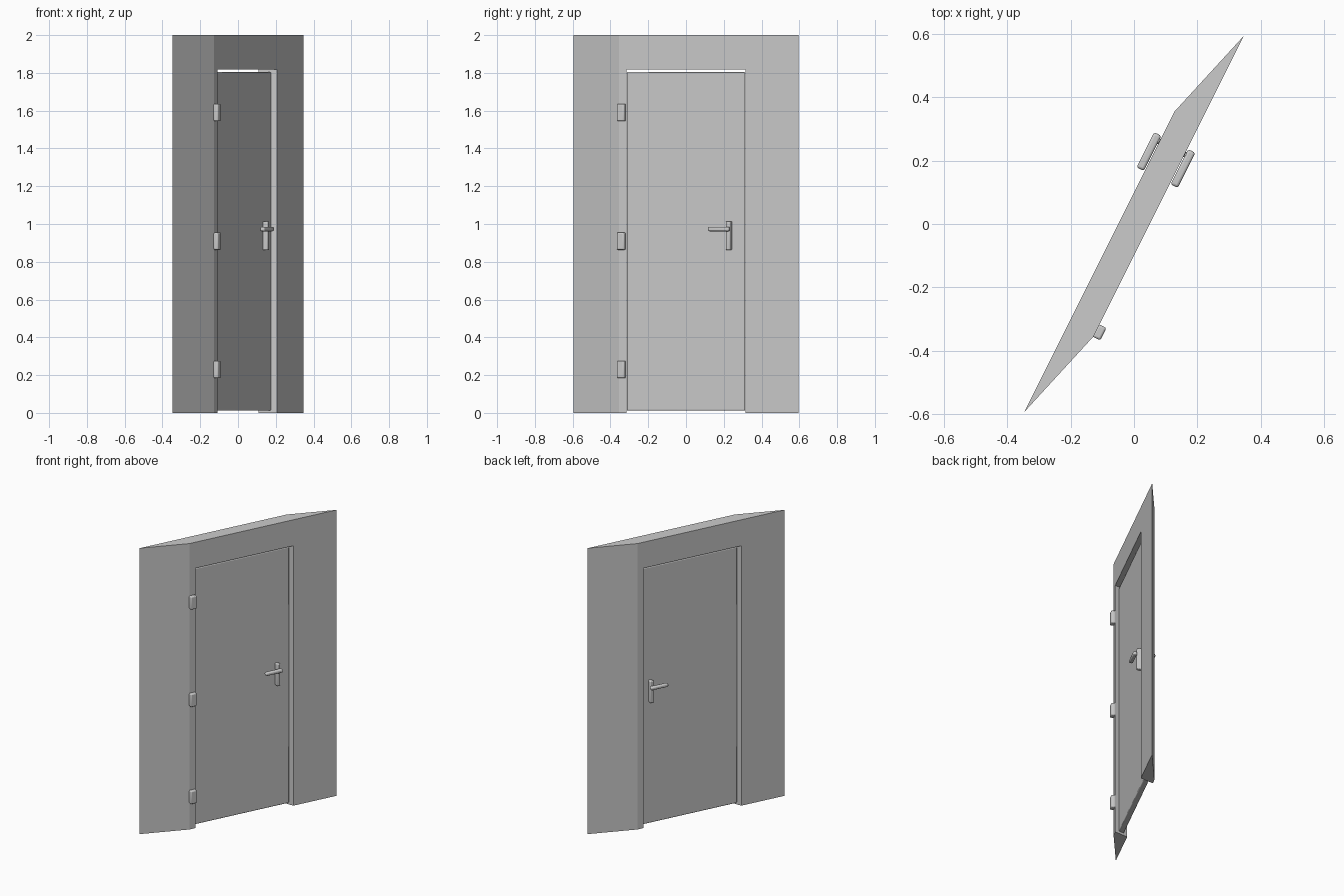
import bpy, bmesh, math
from mathutils import Matrix, Vector

if "Cube" in bpy.data.objects:
    bpy.data.objects.remove(bpy.data.objects["Cube"])

SLOPE = 0.5                               # the wall follows x = 0.5 * y
ANG = math.atan2(1, SLOPE)
U = Vector((math.cos(ANG), math.sin(ANG), 0))    # along the wall
N = Vector((math.sin(ANG), -math.cos(ANG), 0))   # out of the front face
FRAME = Matrix((U, -N, (0, 0, 1))).transposed().to_4x4()


def add(name, bm, bevel=0):
    bmesh.ops.recalc_face_normals(bm, faces=bm.faces)
    me = bpy.data.meshes.new(name)
    bm.to_mesh(me)
    bm.free()
    ob = bpy.data.objects.new(name, me)
    bpy.context.collection.objects.link(ob)
    if bevel:
        mod = ob.modifiers.new("round", 'BEVEL')
        mod.width, mod.segments = bevel, 3
        bpy.context.view_layer.objects.active = ob
        bpy.ops.object.select_all(action='DESELECT')
        ob.select_set(True)
        bpy.ops.object.shade_smooth_by_angle(angle=math.radians(40))
    return ob


def slab(name, front, back, half, bevel=0):
    """Leaning slab between two (y, z) outlines, half = half depth along x."""
    bm = bmesh.new()
    f = [bm.verts.new((SLOPE * y + half, y, z)) for y, z in front]
    b = [bm.verts.new((SLOPE * y - half, y, z)) for y, z in back]
    bm.faces.new(f)
    bm.faces.new(b[::-1])
    for i in range(len(f)):
        j = (i + 1) % len(f)
        bm.faces.new((f[i], b[i], b[j], f[j]))
    return add(name, bm, bevel)


def box(name, s, t, z, size, bevel):
    """Rounded box at s along the wall, t out of it."""
    bm = bmesh.new()
    loc = U * s + N * t + Vector((0, 0, z))
    m = Matrix.Translation(loc) @ FRAME @ Matrix.Diagonal((*size, 1))
    bmesh.ops.create_cube(bm, size=1, matrix=m)
    return add(name, bm, bevel)


# wall with an open doorway; its ends are skewed
def wall_outline(a, b, hole=0.315, head=1.818):
    return [(a, 0), (-hole, 0), (-hole, head), (hole, head),
            (hole, 0), (b, 0), (b, 2), (a, 2)]


slab("wall", wall_outline(-0.355, 0.595), wall_outline(-0.595, 0.355), 0.05)

# door leaf
leaf = [(-0.313, 0.012), (0.313, 0.012), (0.313, 1.804), (-0.313, 1.804)]
slab("door_leaf", leaf, leaf, 0.021, 0.006)

# hinges on the front
for i, z in enumerate((0.23, 0.909, 1.59)):
    box(f"hinge_{i + 1}", -0.355, 0.055, z, (0.044, 0.028, 0.091), 0.007)

# handle on each face
for side, d in (("front", 1), ("back", -1)):
    box(f"{side}_handle_plate", 0.269, d * 0.030, 0.938, (0.026, 0.032, 0.153), 0.006)
    box(f"{side}_handle_lever", 0.226, d * 0.060, 0.973, (0.124, 0.026, 0.023), 0.008)
    bm = bmesh.new()
    m = (Matrix.Translation(U * 0.269 + N * d * 0.048 + Vector((0, 0, 0.973)))
         @ FRAME @ Matrix.Rotation(math.pi / 2, 4, 'X'))
    bmesh.ops.create_cone(bm, cap_ends=True, segments=16, radius1=0.009,
                          radius2=0.009, depth=0.03, matrix=m)
    add(f"{side}_handle_spindle", bm)
